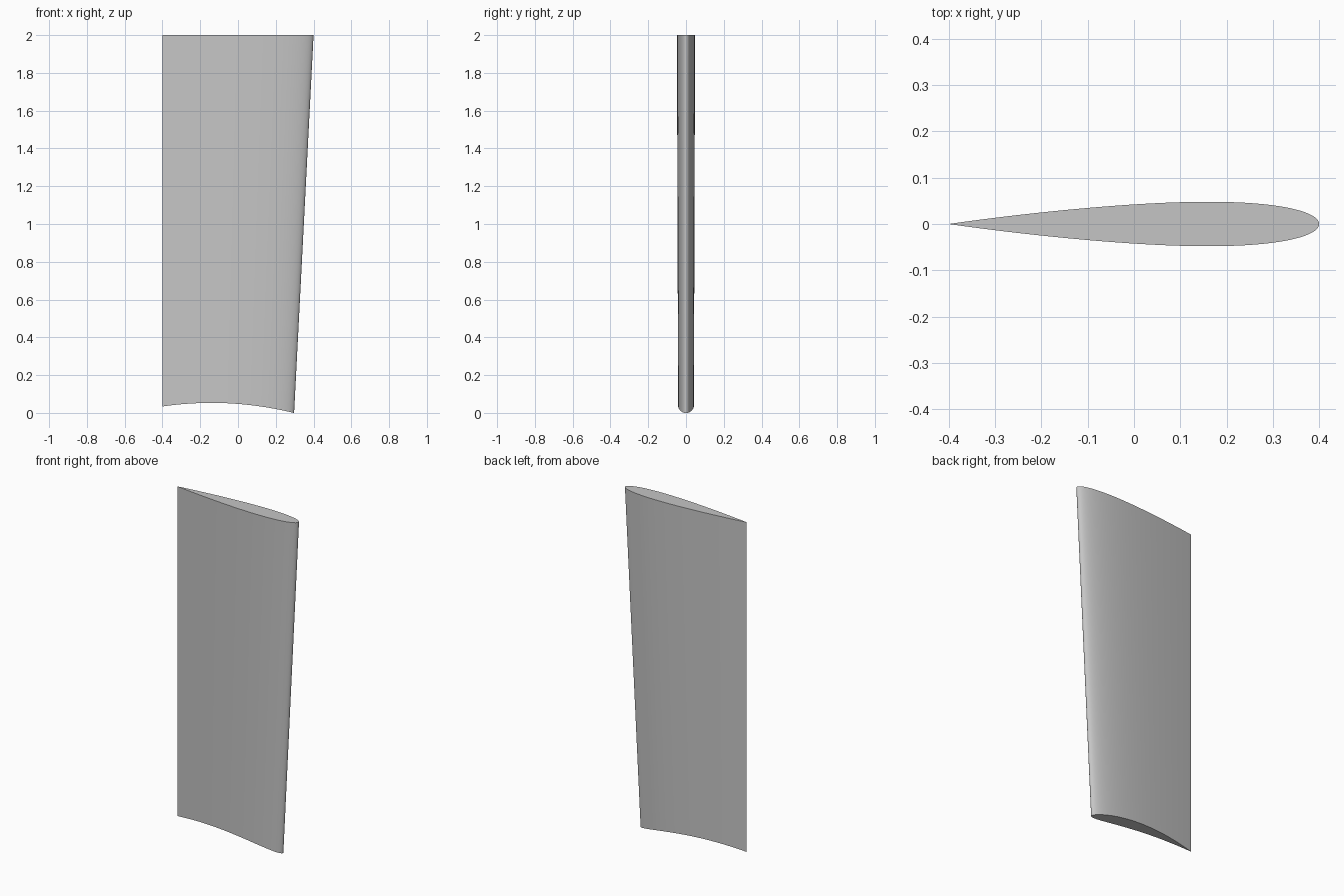
import bpy
import bmesh
import math

cube = bpy.data.objects.get("Cube")
if cube:
    bpy.data.objects.remove(cube, do_unlink=True)

HEIGHT = 2.0
TRAIL_X = -0.4
ROOT_CHORD, TIP_CHORD = 0.8, 0.697
STEPS = 40


def half_thickness(s):
    """Half thickness of a 12 percent foil at chord fraction s from the nose."""
    return 0.6 * (0.2969 * math.sqrt(s) - 0.126 * s - 0.3516 * s**2
                  + 0.2843 * s**3 - 0.1036 * s**4)


def foil(chord):
    """Closed loop of x, y points: trailing edge, one side, nose, other side."""
    points = []
    for i in range(2 * STEPS):
        s = (1 + math.cos(math.pi * i / STEPS)) / 2
        side = 1 if i <= STEPS else -1
        y = 0 if i in (0, STEPS) else side * half_thickness(s) * chord
        points.append((TRAIL_X + chord * (1 - s), y))
    return points


def tip_height(x):
    """Arched lower edge."""
    return 0.053 - 0.28 * (x + 0.14) ** 2


# Plain grey finish
grey = bpy.data.materials.new("plain grey")
grey.use_nodes = True
colour = (0.56, 0.56, 0.56, 1)
grey.diffuse_color = colour
grey.node_tree.nodes["Principled BSDF"].inputs["Base Color"].default_value = colour

# Tapered blade: flat top, arched lower end
bm = bmesh.new()
low = [bm.verts.new((x, y, max(0, tip_height(x)))) for x, y in foil(TIP_CHORD)]
top = [bm.verts.new((x, y, HEIGHT)) for x, y in foil(ROOT_CHORD)]
count = len(low)
for i in range(count):
    j = (i + 1) % count
    bm.faces.new((low[i], low[j], top[j], top[i]))
bm.faces.new(top)

# Lower cap as strips across the thickness, so it follows the arch
for i in range(STEPS):
    a, b = low[i], low[i + 1]
    c, d = low[count - i - 1], low[(count - i) % count]
    bm.faces.new(list(dict.fromkeys((a, b, c, d))))
bmesh.ops.recalc_face_normals(bm, faces=bm.faces[:])

mesh = bpy.data.meshes.new("blade")
bm.to_mesh(mesh)
bm.free()
mesh.materials.append(grey)
blade = bpy.data.objects.new("blade", mesh)
bpy.context.collection.objects.link(blade)
bpy.ops.object.select_all(action="DESELECT")
blade.select_set(True)
bpy.context.view_layer.objects.active = blade
bpy.ops.object.shade_smooth_by_angle(angle=math.radians(35))
